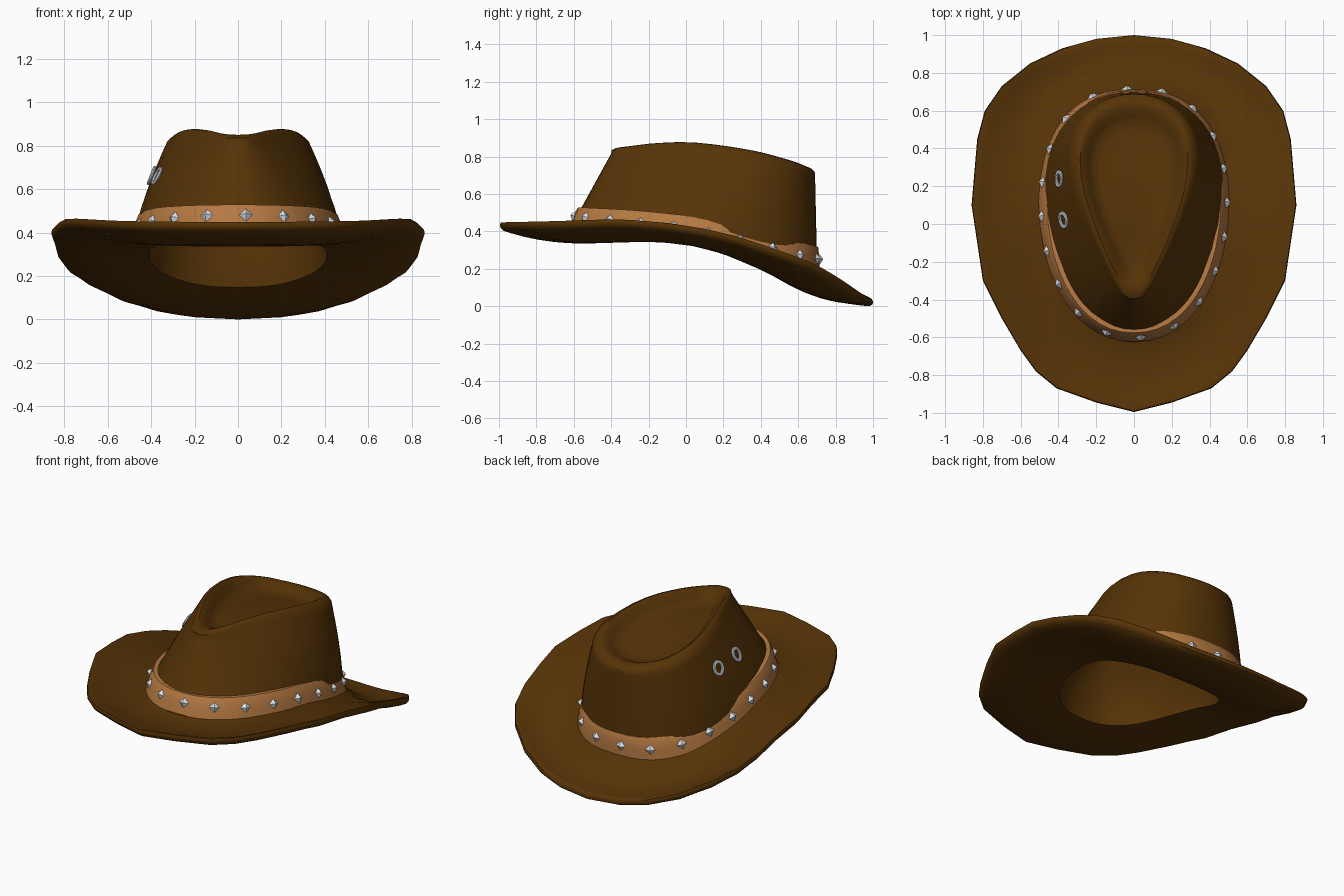
import bpy, bmesh, math
from mathutils import Vector, Matrix

if "Cube" in bpy.data.objects:
    bpy.data.objects.remove(bpy.data.objects["Cube"])

def mat(name, c):
    m = bpy.data.materials.new(name)
    m.diffuse_color = (*c, 1)
    m.use_nodes = True
    m.node_tree.nodes["Principled BSDF"].inputs["Base Color"].default_value = m.diffuse_color
    return m

BROWN = mat("brown_felt", (0.092, 0.033, 0.002))
TAN = mat("tan_leather", (0.46, 0.19, 0.055))
SILVER = mat("silver_metal", (0.78, 0.83, 0.88))

def curve(pts):
    """Smooth-ish lookup of a value from a few (y, value) points."""
    def f(y):
        if y <= pts[0][0]:
            return pts[0][1]
        for (a, p), (b, q) in zip(pts, pts[1:]):
            if y <= b:
                return p + (q - p) * (y - a) / (b - a)
        return pts[-1][1]
    return lambda y: (f(y - .05) + 2 * f(y) + f(y + .05)) / 4

under = curve([(-.6, .333), (-.2, .345), (0, .332), (.2, .28), (.43, .182), (.6, .085), (.75, .03), (.93, .003), (1, -.004)])
edge = curve([(-1, .41), (-.7, .417), (-.4, .427), (-.2, .42), (0, .393), (.1, .377), (.3, .33), (.6, .225), (.7, .185), (.82, .115), (1, -.01)])
band_top = curve([(-.6, .53), (-.3, .515), (0, .487), (.4, .395), (.71, .315)])
ridge = curve([(-.4, .845), (-.3, .855), (-.2, .87), (0, .88), (.2, .86), (.4, .825), (.6, .768), (.69, .725)])

# brim outline (right half, back to front), mirrored and split once per side
half = [(0, 1), (.2, .98), (.38, .93), (.55, .85), (.7, .73), (.79, .6), (.83, .45), (.86, .1), (.8, -.3),
        (.7, -.5), (.6, -.67), (.52, -.78), (.41, -.87), (.2, -.945), (0, -.995)]
corners = half + [(-x, y) for x, y in half[-2:0:-1]]
outline = []
for i, (x, y) in enumerate(corners):
    x2, y2 = corners[(i + 1) % len(corners)]
    outline += [(x, y), ((x + x2) / 2, (y + y2) / 2)]
angles = [math.atan2(x / .86, (y - .1) / (.9 if y > .1 else 1.09)) for x, y in outline]

def egg(t, w, back, front, c=.12, fat=None):
    s, k = math.sin(t), math.cos(t)
    s = math.copysign(abs(s) ** (fat or .92 - .13 * min(1, max(0, k * 2))), s)
    return w * s, c + k * ((back - c) if k > 0 else (c - front))

def opening(t):
    return egg(t, .41, .49, -.47, .16, .8)

def tear(t, sc=1):
    s, k = math.sin(t), math.cos(t)
    if k < 0:
        s = math.copysign(abs(s) ** (1 + .22 * k), s)    # rounder front tip
    return .285 * sc * s * (1 + .5 * k), .2 + sc * (-.055 + .545 * k)

def finish(name, bm, m, smooth=40):
    me = bpy.data.meshes.new(name)
    bm.to_mesh(me)
    bm.free()
    o = bpy.data.objects.new(name, me)
    bpy.context.collection.objects.link(o)
    me.materials.append(m)
    if smooth:
        bpy.ops.object.select_all(action='DESELECT')
        o.select_set(True)
        bpy.context.view_layer.objects.active = o
        bpy.ops.object.shade_smooth_by_angle(angle=math.radians(smooth))
    return o

def loft(name, rings, m, cap_first=False, cap_last=False, closed=False, recalc=False):
    bm = bmesh.new()
    vs = [[bm.verts.new(p) for p in r] for r in rings]
    n = len(vs[0])
    pairs = list(zip(vs, vs[1:])) + ([(vs[-1], vs[0])] if closed else [])
    for a, b in pairs:
        for j in range(n):
            k = (j + 1) % n
            bm.faces.new((a[j], b[j], b[k], a[k]))
    for r, go, flip in ((vs[0], cap_first, False), (vs[-1], cap_last, True)):
        if go:
            c = bm.verts.new(sum((v.co for v in r), Vector()) / n)
            for j in range(n):
                k = (j + 1) % n
                bm.faces.new((c, r[k], r[j]) if flip else (c, r[j], r[k]))
    if recalc:
        bmesh.ops.recalc_face_normals(bm, faces=bm.faces)
    return finish(name, bm, m)

# brim: inner cavity, underside, rolled edge, top side
def cavity(s):
    out = []
    for t in angles:
        x, y = opening(t)
        tx, ty = tear(t, .8)
        z0, z1 = under(y), ridge(ty) - .12
        out.append((x + (tx - x) * s * s, y + (ty - y) * s * s, z0 + (z1 - z0) * s))
    return out

def brim_ring(u, top):
    out = []
    for t, (ox, oy) in zip(angles, outline):
        ix, iy = egg(t, .49, .69, -.6) if top else opening(t)
        x, y = ix + (ox - ix) * u, iy + (oy - iy) * u
        z = under(y) + (edge(oy) - under(oy)) * u ** (2 if top else 2.5)
        if top:
            rise = max(0, band_top(iy) - .115 - under(iy) - .045)
            z += .045 + rise * (1 - u) ** 3
        out.append((x, y, z))
    return out

rings = [cavity(s) for s in (1, .9, .7, .45, .2, .05, 0)]
rings += [brim_ring(u, False) for u in (.03, .15, .3, .45, .6, .75, .88, .96)]
rings.append([(x * .997, y * .997, edge(y) + .01) for x, y in outline])
rings.append([(x, y, edge(y) + .024) for x, y in outline])
rings.append([(x * .995, y * .995, edge(y) + .038) for x, y in outline])
rings += [brim_ring(u, True) for u in (.95, .85, .7, .55, .4, .25, .12, 0)]
loft("brim", rings, BROWN, cap_first=True)

# crown: walls from egg base to teardrop ridge, then the pinched dent
def crown_point(t, s):
    x, y = egg(t, .492, .702, -.64)
    tx, ty = tear(t)
    z0, z1 = band_top(y) - .15, ridge(ty) - .03
    bulge = 1 + .28 * s * (1 - s) * abs(math.sin(t))
    return Vector(((x + (tx * 1.06 - x) * s) * bulge, y + (ty - y) * s, z0 + (z1 - z0) * s))

rings = [[crown_point(t, s) for t in angles] for s in (0, .2, .4, .6, .75, .87, .95, 1)]
for sc, d in ((.995, .012), (.96, .003), (.91, 0), (.87, .008), (.81, .024), (.75, .048), (.68, .068),
              (.58, .078), (.4, .082), (.2, .083)):
    rings.append([(*tear(t, sc), ridge(tear(t, sc)[1]) - d) for t in angles])
loft("crown", rings, BROWN, cap_last=True)

# hat band
def band_point(t, s, off=0):
    x, y = egg(t, .51 - .045 * s + off, .713 - .006 * s + off, -.625 + .045 * s - off)
    return Vector((x, y, band_top(y) - .13 * (1 - s)))

loft("hat_band", [[band_point(t, s, o) for t in angles]
                  for s, o in ((0, 0), (.5, .003), (.95, 0), (1, -.004), (1, -.03), (0, -.03))], TAN, closed=True)

def facing(p, du, dv):
    """Matrix at p: local x along du, local z outward."""
    n = du.cross(dv).normalized()
    if n.dot(p - Vector((0, .1, .4))) < 0:
        n = -n
    xa = du.normalized()
    ya = n.cross(xa)
    return Matrix.Translation(p) @ Matrix((xa, ya, n)).transposed().to_4x4()

# studs, spaced evenly by length around the band
STUDS, N = 20, 2000
path = [band_point(math.pi - .06 - 2 * math.pi * i / N, .5) for i in range(N + 1)]
length = sum((b - a).length for a, b in zip(path, path[1:]))
bm = bmesh.new()
run, count = 0, 0
for i in range(N):
    if run >= count * length / STUDS and count < STUDS:
        t = math.pi - .06 - 2 * math.pi * i / N
        p = band_point(t, .48 + .15 * max(0, -math.cos(t)) ** 3)
        m = facing(p, path[i + 1] - path[i], band_point(t, .9) - band_point(t, .3))
        bmesh.ops.create_cone(bm, cap_ends=True, segments=4, radius1=.031, radius2=.004, depth=.02,
                              matrix=m @ Matrix.Translation((0, 0, .012)))
        count += 1
    run += (path[i + 1] - path[i]).length
finish("band_studs", bm, SILVER, 0)

# two vent eyelets on the left wall
for k, (ty, tz) in enumerate(((.24, .66), (.015, .66))):
    t, s = min(((-math.pi * a / 120, b / 60) for a in range(20, 100) for b in range(10, 60)),
               key=lambda q: (crown_point(*q).y - ty) ** 2 + (crown_point(*q).z - tz) ** 2)
    p = crown_point(t, s)
    m = facing(p, crown_point(t + .02, s) - p, crown_point(t, s + .02) - p)
    ring = []
    for b in range(8):
        r, h = .037 + .011 * math.cos(b * math.pi / 4), .004 + .008 * math.sin(b * math.pi / 4)
        ring.append([m @ Vector((r * math.sin(a * math.pi / 10), r * math.cos(a * math.pi / 10), h)) for a in range(20)])
    loft("vent_eyelet_%d" % (k + 1), ring, SILVER, closed=True, recalc=True)
